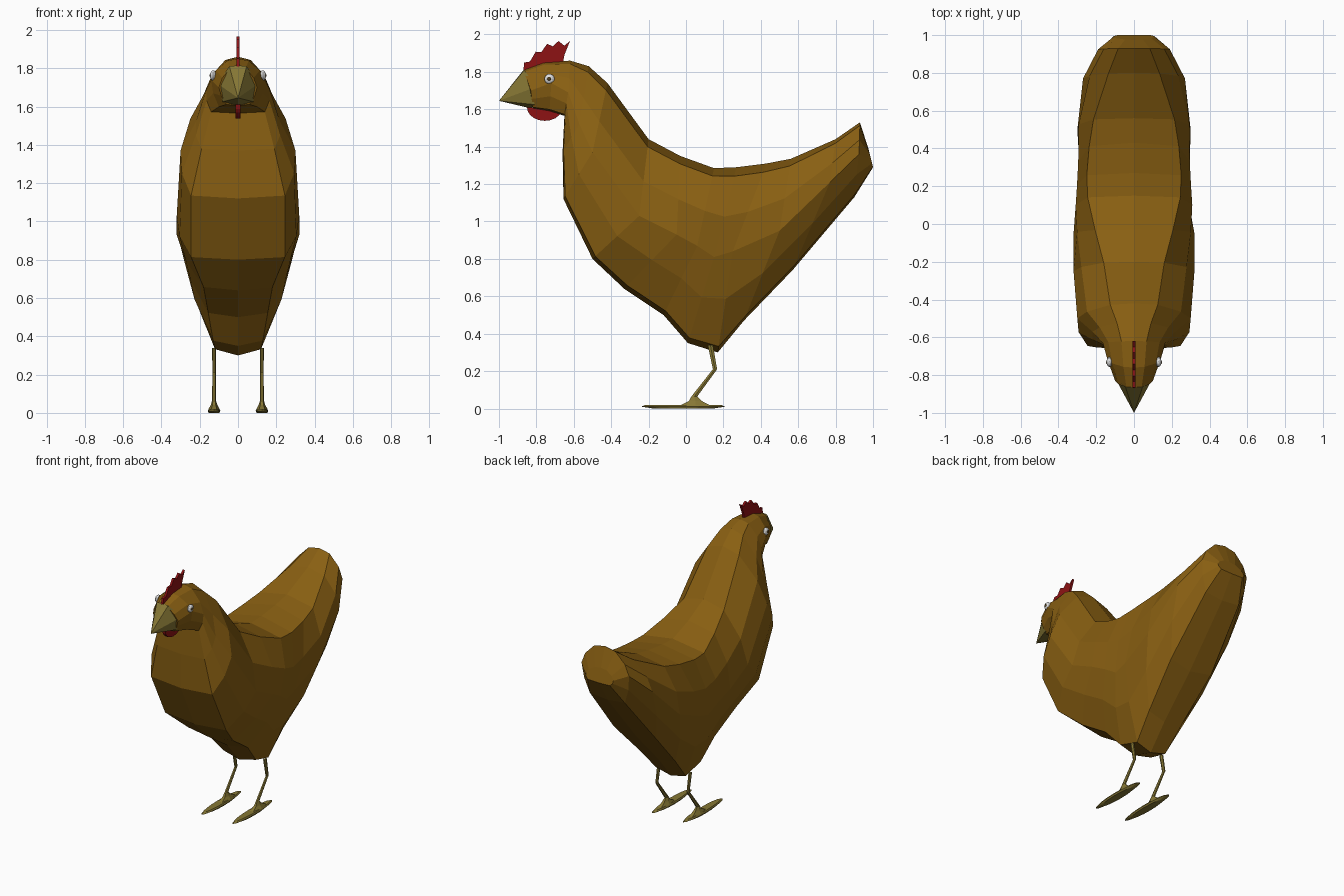
import bpy, bmesh, math
from mathutils import Vector

if "Cube" in bpy.data.objects:
    bpy.data.objects.remove(bpy.data.objects["Cube"])


def material(name, rgb):
    m = bpy.data.materials.new(name)
    m.diffuse_color = (*rgb, 1)
    m.use_nodes = True
    m.node_tree.nodes["Principled BSDF"].inputs["Base Color"].default_value = m.diffuse_color
    return m


BROWN = material("feather brown", (0.25, 0.115, 0.006))
OLIVE = material("beak olive", (0.24, 0.185, 0.035))
RED = material("comb red", (0.27, 0.006, 0.007))
WHITE = material("eye white", (0.75, 0.75, 0.75))
DARK = material("pupil dark", (0.08, 0.05, 0.015))


def finish(name, bm, mat):
    bmesh.ops.remove_doubles(bm, verts=bm.verts, dist=1e-5)
    bmesh.ops.recalc_face_normals(bm, faces=bm.faces)
    me = bpy.data.meshes.new(name)
    bm.to_mesh(me)
    bm.free()
    me.materials.append(mat)
    ob = bpy.data.objects.new(name, me)
    bpy.context.collection.objects.link(ob)
    return ob


def loft(name, rings, mat):
    """Skin closed rings of equal length and cap both ends."""
    bm = bmesh.new()
    vs = [[bm.verts.new(p) for p in r] for r in rings]
    n = len(vs[0])
    for a, b in zip(vs, vs[1:]):
        for i in range(n):
            j = (i + 1) % n
            bm.faces.new((a[i], a[j], b[j], b[i]))
    bm.faces.new(vs[0])
    bm.faces.new(vs[-1])
    return finish(name, bm, mat)


def plate(name, outline, half, mat):
    """Flat plate in the y-z plane, centred on x = 0."""
    return loft(name, [[(x, y, z) for y, z in outline] for x in (-half, half)], mat)


def mirrored(half):
    """Complete a half ring that starts and ends on x = 0."""
    return half + [Vector((-p.x, p.y, p.z)) for p in half[-2:0:-1]]


def body_ring(back, crease, breast):
    """Cross-section; the back width follows the crease and is broadest over the saddle."""
    m, b = Vector(crease), Vector(breast)
    ratio = .4 + .48 * math.exp(-((back[0] - .3) / .4) ** 2)
    t = Vector((m.x * ratio, *back))
    t_edge, b_edge = t.copy(), b.copy()
    t_edge.yz = t.yz.lerp(m.yz, .1)
    b_edge.yz = b.yz.lerp(m.yz, .06)
    upper = t_edge.lerp(m, .5) + Vector((.12 * m.x, 0, 0))
    lower = b_edge.lerp(m, .5) + Vector((.07 * m.x, 0, 0))
    return mirrored([Vector((0, t.y, t.z)), t_edge, upper, m, lower,
                     b_edge, Vector((0, b.y, b.z))])


# Body: back line (y, z), widest crease and breast line (half width, y, z), head to tail
body = [
    body_ring((-.87, 1.81), (.10, -.83, 1.70), (.06, -.82, 1.605)),
    body_ring((-.76, 1.85), (.14, -.72, 1.74), (.10, -.73, 1.59)),
    body_ring((-.62, 1.86), (.165, -.63, 1.69), (.14, -.65, 1.565)),
    body_ring((-.52, 1.83), (.22, -.57, 1.52), (.19, -.66, 1.37)),
    body_ring((-.42, 1.74), (.30, -.50, 1.37), (.245, -.655, 1.12)),
    body_ring((-.20, 1.44), (.32, -.25, 1.03), (.245, -.50, .80)),
    body_ring((-.03, 1.35), (.32, -.05, .93), (.18, -.33, .64)),
    body_ring((.15, 1.285), (.30, .06, .87), (.155, -.12, .50)),
    body_ring((.27, 1.29), (.285, .15, .81), (.13, .01, .35)),
    body_ring((.43, 1.31), (.285, .25, .84), (.12, .17, .30)),
    body_ring((.56, 1.335), (.30, .50, .95), (.14, .31, .47)),
    body_ring((.80, 1.44), (.27, .77, 1.21), (.17, .57, .74)),
    body_ring((.93, 1.53), (.19, .925, 1.36), (.14, .90, 1.13)),
    body_ring((.975, 1.39), (.11, .99, 1.33), (.09, 1.0, 1.29)),
]
loft("body", body, BROWN)

# Beak: pointed cone with a faceted base
base = mirrored([Vector(p) for p in ((0, -.865, 1.815), (.045, -.865, 1.81), (.108, -.80, 1.72),
                                     (.08, -.81, 1.625), (0, -.83, 1.605))])
tip = Vector((0, -1.0, 1.645))
loft("beak", [base, [tip + (p - tip) * .01 for p in base]], OLIVE)

# Comb: thin plate whose top edge rises in small teeth
teeth = [(-.865 + .245 * i / 8,
          1.85 + .115 * math.sin(math.pi / 2 * min(1, i / 6)) - .025 * (i % 2))
         for i in range(9)]
plate("comb", [(-.87, 1.80)] + teeth + [(-.65, 1.89), (-.66, 1.84)], .008, RED)

# Wattle: thin half oval under the chin
plate("wattle", [(-.755 + .095 * math.cos(a), 1.61 - .072 * math.sin(a))
                 for a in (math.pi * i / 10 for i in range(11))], .012, RED)


def eye_ball(name, loc, scale, mat):
    bm = bmesh.new()
    bmesh.ops.create_uvsphere(bm, u_segments=12, v_segments=8, radius=1)
    for v in bm.verts:
        v.co = Vector([a * s for a, s in zip(v.co, scale)]) + Vector(loc)
    finish(name, bm, mat)


def oval(x, y, z, rx, ry, n):
    return [(x + rx * math.cos(2 * math.pi * i / n), y + ry * math.sin(2 * math.pi * i / n), z)
            for i in range(n)]


for side, s in (("left", 1), ("right", -1)):
    # Eyes
    eye_ball(side + "_eye", (s * .13, -.73, 1.762), (.016, .027, .027), WHITE)
    eye_ball(side + "_pupil", (s * .142, -.732, 1.762), (.007, .011, .011), DARK)
    # Legs: thin bent shank that flares into the foot
    x = s * .125
    loft(side + "_leg", [oval(x, y, z, rx, ry, 6) for y, z, rx, ry in (
        (.13, .34, .010, .016), (.155, .21, .009, .013), (.045, .065, .010, .018),
        (.05, .04, .018, .04), (.05, .018, .03, .09))], OLIVE)
    # Feet: long flat ovals
    loft(side + "_foot", [oval(x, -.015, z, rx, ry, 16) for z, rx, ry in (
        (0, .028, .16), (.01, .033, .225), (.02, .028, .20))], OLIVE)
